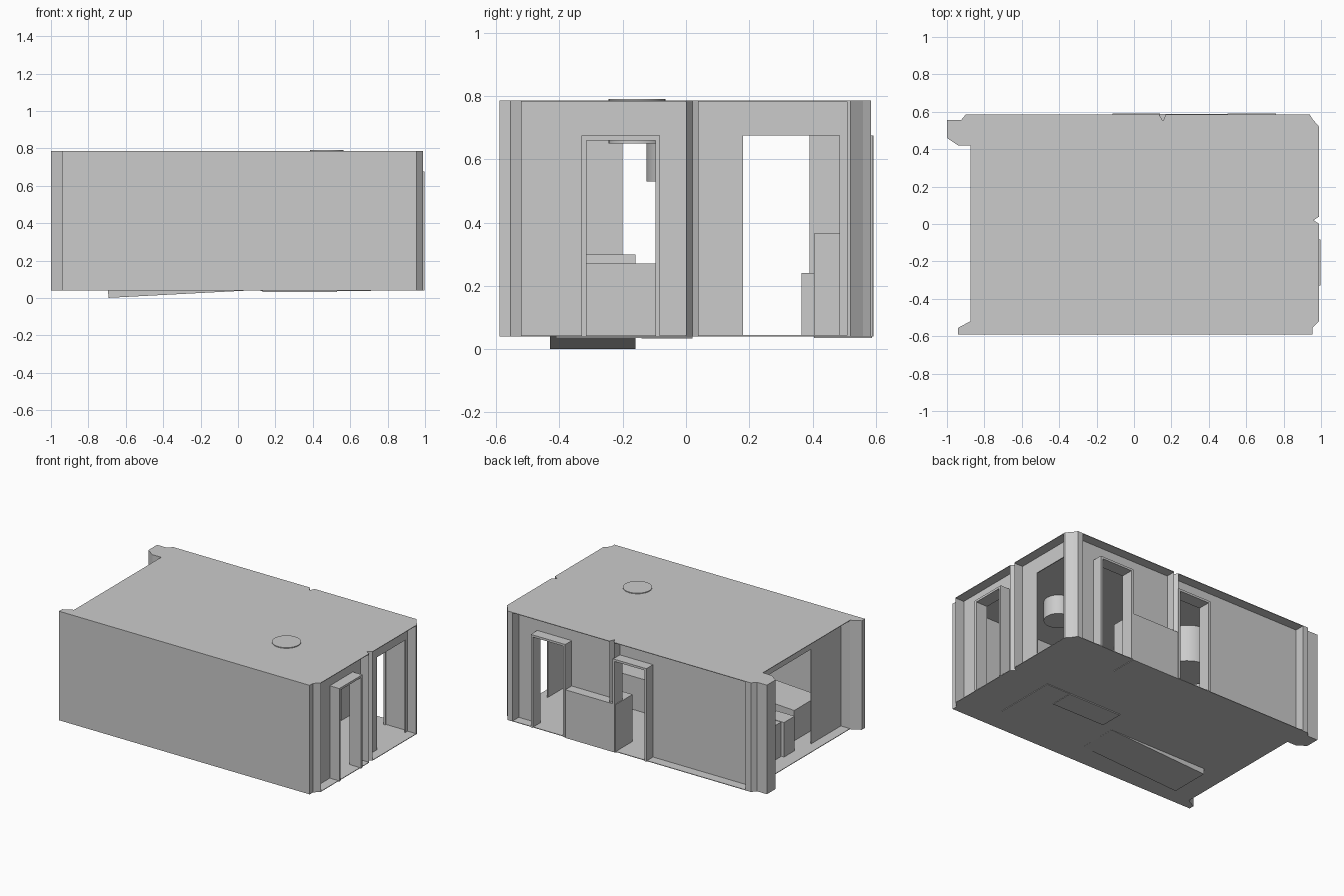
import bpy, bmesh, math
from mathutils import Matrix, Vector

if "Cube" in bpy.data.objects:
    bpy.data.objects.remove(bpy.data.objects["Cube"])

Z0, Z1 = 0.04, 0.785


def finish(name, bm):
    bmesh.ops.recalc_face_normals(bm, faces=bm.faces)
    me = bpy.data.meshes.new(name)
    bm.to_mesh(me)
    bm.free()
    ob = bpy.data.objects.new(name, me)
    bpy.context.collection.objects.link(ob)
    return ob


def prism(name, pts, z0=Z0, z1=Z1):
    bm = bmesh.new()
    f = bm.faces.new([bm.verts.new((x, y, z0)) for x, y in pts])
    r = bmesh.ops.extrude_face_region(bm, geom=[f])
    bmesh.ops.translate(bm, vec=(0, 0, z1 - z0),
                        verts=[g for g in r['geom'] if isinstance(g, bmesh.types.BMVert)])
    return finish(name, bm)


def box(name, x, y, z, tilt=0):
    bm = bmesh.new()
    c = Vector([sum(a) / 2 for a in (x, y, z)])
    s = [a[1] - a[0] for a in (x, y, z)]
    m = (Matrix.Translation(c) @ Matrix.Rotation(tilt, 4, 'Y') @ Matrix.Diagonal((*s, 1)))
    bmesh.ops.create_cube(bm, size=1, matrix=m)
    return finish(name, bm)


def panel(name, along_x, pos, outline):
    """Thin wall from a 2D outline (u, z), running along x or y."""
    bm = bmesh.new()
    vs = [bm.verts.new((u, pos, z) if along_x else (pos, u, z)) for u, z in outline]
    f = bm.faces.new(vs)
    r = bmesh.ops.extrude_face_region(bm, geom=[f])
    d = (0, -0.006, 0) if along_x else (-0.006, 0, 0)
    bmesh.ops.translate(bm, vec=d, verts=[g for g in r['geom'] if isinstance(g, bmesh.types.BMVert)])
    return finish(name, bm)


def wall(name, along_x, pos, a, b, openings):
    pts = [(a, Z0)]
    for u0, u1, h in openings:
        pts += [(u0, Z0), (u0, h), (u1, h), (u1, Z0)]
    pts += [(b, Z0), (b, Z1), (a, Z1)]
    panel(name, along_x, pos, pts)


def door_frame(name, along_x, u0, u1, d0, d1):
    t = 0.015
    for tag, u, z in (("jamb_a", (u0, u0 + t), (Z0, 0.675)),
                      ("jamb_b", (u1 - t, u1), (Z0, 0.675)),
                      ("head", (u0 + t, u1 - t), (0.66, 0.675))):
        x, y = (u, (d0, d1)) if along_x else ((d0, d1), u)
        box(name + "_" + tag, x, y, z)


def cylinder(name, x, y, r, z0, z1):
    bm = bmesh.new()
    bmesh.ops.create_cone(bm, cap_ends=True, segments=32, radius1=r, radius2=r, depth=z1 - z0,
                          matrix=Matrix.Translation((x, y, (z0 + z1) / 2)))
    ob = finish(name, bm)
    bpy.context.view_layer.objects.active = ob
    ob.select_set(True)
    bpy.ops.object.shade_smooth_by_angle()
    ob.select_set(False)


# Floor and ceiling share the notched outline
outline = [(-.94, -.59), (.955, -.59), (.955, -.555), (.99, -.52), (.99, 0), (.96, .02), (.99, .04),
           (.99, .52), (.955, .56), (.94, .585), (.17, .585), (.155, .55), (.135, .585),
           (-.9, .585), (-.925, .555), (-1, .555), (-1, .46), (-.94, .42), (-.875, .42),
           (-.875, -.52), (-.94, -.555)]
prism("floor", outline, Z0, Z0 + .004)
prism("ceiling", outline, Z1 - .004, Z1)

# Walls
wall("front_wall", True, -.584, -.94, .955, [])
wall("back_wall", True, .52, -.87, .93, [(-.105, .135, .67), (.505, .755, .67)])
wall("right_wall", False, .925, -.55, .53, [(-.32, -.09, .67), (.18, .485, .675)])
wall("left_wall", False, -.80, -.585, .52, [(-.2, .39, .69)])

# Corner piers and grooved pillars
prism("front_right_pier", [(.92, -.59), (.955, -.59), (.955, -.555), (.99, -.52), (.92, -.52)])
prism("back_right_pier", [(.92, .51), (.99, .51), (.99, .52), (.955, .56), (.94, .585), (.9, .585), (.9, .515)])
prism("back_left_pier", [(-1, .46), (-.94, .42), (-.8, .42), (-.8, .515), (-.86, .52), (-.86, .585),
                         (-.9, .585), (-.925, .555), (-1, .555)])
prism("front_left_pier", [(-.94, -.59), (-.8, -.59), (-.8, -.52), (-.875, -.52), (-.94, -.555)])
prism("right_pillar", [(.92, 0), (.99, 0), (.96, .02), (.99, .04), (.92, .04)])
prism("back_pillar", [(.135, .515), (.17, .515), (.17, .585), (.155, .55), (.135, .585)])

# Door frames
door_frame("right_door", False, -.33, -.082, .91, .997)
door_frame("back_door_1", True, -.115, .14, .505, .592)
door_frame("back_door_2", True, .5, .76, .505, .59)

# Hanging ceiling lamps
cylinder("small_lamp", .475, -.155, .09, .65, .79)
cylinder("large_lamp", -.41, .025, .15, .53, .783)

# Furniture
box("back_cabinet", (.12, .5), (.405, .588), (.036, .365))
box("back_cabinet_step", (.15, .47), (.365, .405), (.042, .24))
box("bed", (-.7, .04), (-.43, -.16), (.02, .28), math.radians(-3))
box("sofa", (.53, .71), (-.41, .02), (.036, .27))
box("low_table", (.13, .53), (-.14, .02), (.033, .27))
for i, y in enumerate((-.06, .06)):
    box("seat_%d" % i, (-.78 + .02 * i, -.64 + .02 * i), (y, y + .115), (.042, .28))
